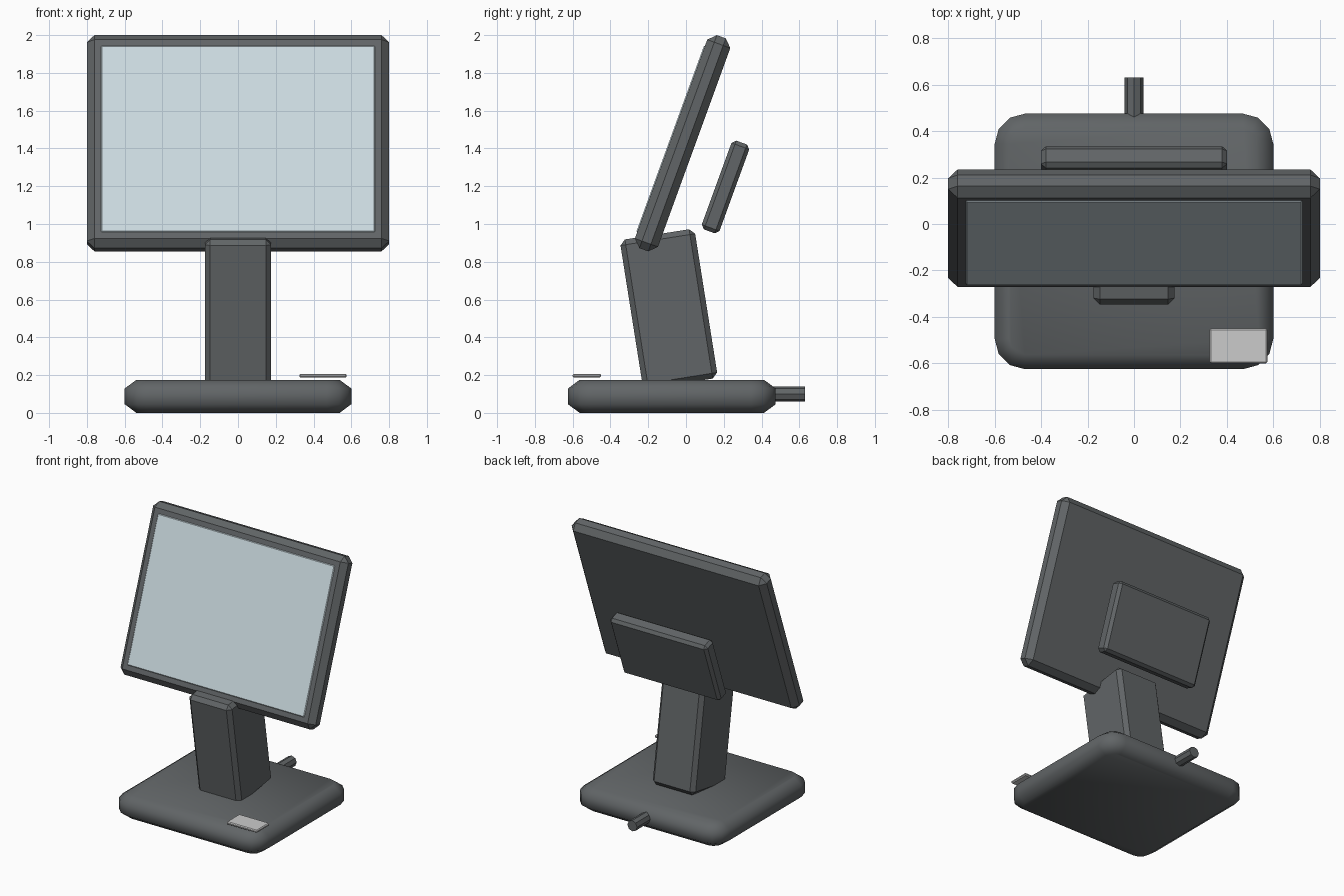
import bpy, bmesh
from math import sin, cos, pi, radians
from mathutils import Matrix, Vector

if "Cube" in bpy.data.objects:
    bpy.data.objects.remove(bpy.data.objects["Cube"])


def material(name, rgb):
    m = bpy.data.materials.new(name)
    m.diffuse_color = (*rgb, 1)
    m.use_nodes = True
    m.node_tree.nodes["Principled BSDF"].inputs["Base Color"].default_value = m.diffuse_color
    return m


DARK = material("dark_plastic", (0.12, 0.13, 0.135))
GLASS = material("pale_screen", (0.60, 0.70, 0.74))
PALE = material("pale_card", (0.65, 0.65, 0.66))


def finish(name, bm, mat, smooth=False):
    bmesh.ops.recalc_face_normals(bm, faces=bm.faces[:])
    for f in bm.faces:
        f.smooth = smooth
    mesh = bpy.data.meshes.new(name)
    bm.to_mesh(mesh)
    bm.free()
    mesh.materials.append(mat)
    ob = bpy.data.objects.new(name, mesh)
    bpy.context.collection.objects.link(ob)
    return ob


def chamfer_box(name, size, centre, tilt, chamfer, mat):
    """Box with chamfered edges, tilted about x (positive leans towards +y)."""
    bm = bmesh.new()
    bmesh.ops.create_cube(bm, size=1)
    bmesh.ops.scale(bm, vec=size, verts=bm.verts[:])
    bmesh.ops.bevel(bm, geom=bm.edges[:], offset=chamfer, segments=1,
                    profile=0.5, affect='EDGES')
    ob = finish(name, bm, mat)
    ob.location = centre
    ob.rotation_euler.x = radians(-tilt)
    return ob


def rounded_rect(hx, hy, r, cy, z, seg=3):
    pts = []
    for i, (sx, sy) in enumerate(((1, 1), (-1, 1), (-1, -1), (1, -1))):
        for k in range(seg + 1):
            a = (i + k / seg) * pi / 2
            pts.append((sx * (hx - r) + r * cos(a),
                        cy + sy * (hy - r) + r * sin(a), z))
    return pts


# Base plate: stacked rounded rectangles give the chamfered rim
bm = bmesh.new()
rings = []
for inset, z in ((0.062, 0), (0, 0.046), (0, 0.129), (0.062, 0.175)):
    pts = rounded_rect(0.6 - inset, 0.55 - inset, 0.13 - inset, -0.075, z)
    rings.append([bm.verts.new(p) for p in pts])
for lo, hi in zip(rings, rings[1:]):
    for i in range(len(lo)):
        j = (i + 1) % len(lo)
        bm.faces.new((lo[i], lo[j], hi[j], hi[i]))
bm.faces.new(rings[0][::-1])
bm.faces.new(rings[-1])
finish("base_plate", bm, DARK, smooth=True)

# Leaning stand column
chamfer_box("stand_column", (0.35, 0.40, 0.80), (0, -0.091, 0.55), -9, 0.028, DARK)

# Tilted display housing with a thin screen on its front face
TILT = 20
centre = Vector((0, -0.018, 1.4275))
chamfer_box("display_housing", (1.6, 0.13, 1.2), centre, TILT, 0.04, DARK)
forward = Matrix.Rotation(radians(-TILT), 3, 'X') @ Vector((0, -1, 0))
chamfer_box("screen", (1.45, 0.02, 1.05), centre + forward * 0.06, TILT, 0.005, GLASS)

# Rear customer display
chamfer_box("rear_display", (0.8, 0.1, 0.5), (0, 0.209, 1.196), TILT, 0.02, DARK)

# Cable stub out of the back of the base
bm = bmesh.new()
bmesh.ops.create_cone(bm, cap_ends=True, segments=8, radius1=0.04, radius2=0.04,
                      depth=0.2, matrix=Matrix.Translation((0, 0.53, 0.1)) @
                      Matrix.Rotation(pi / 2, 4, 'X'))
finish("cable_stub", bm, DARK)

# Small card above the front right corner
chamfer_box("card", (0.25, 0.15, 0.02), (0.45, -0.525, 0.197), 0, 0.006, PALE)
